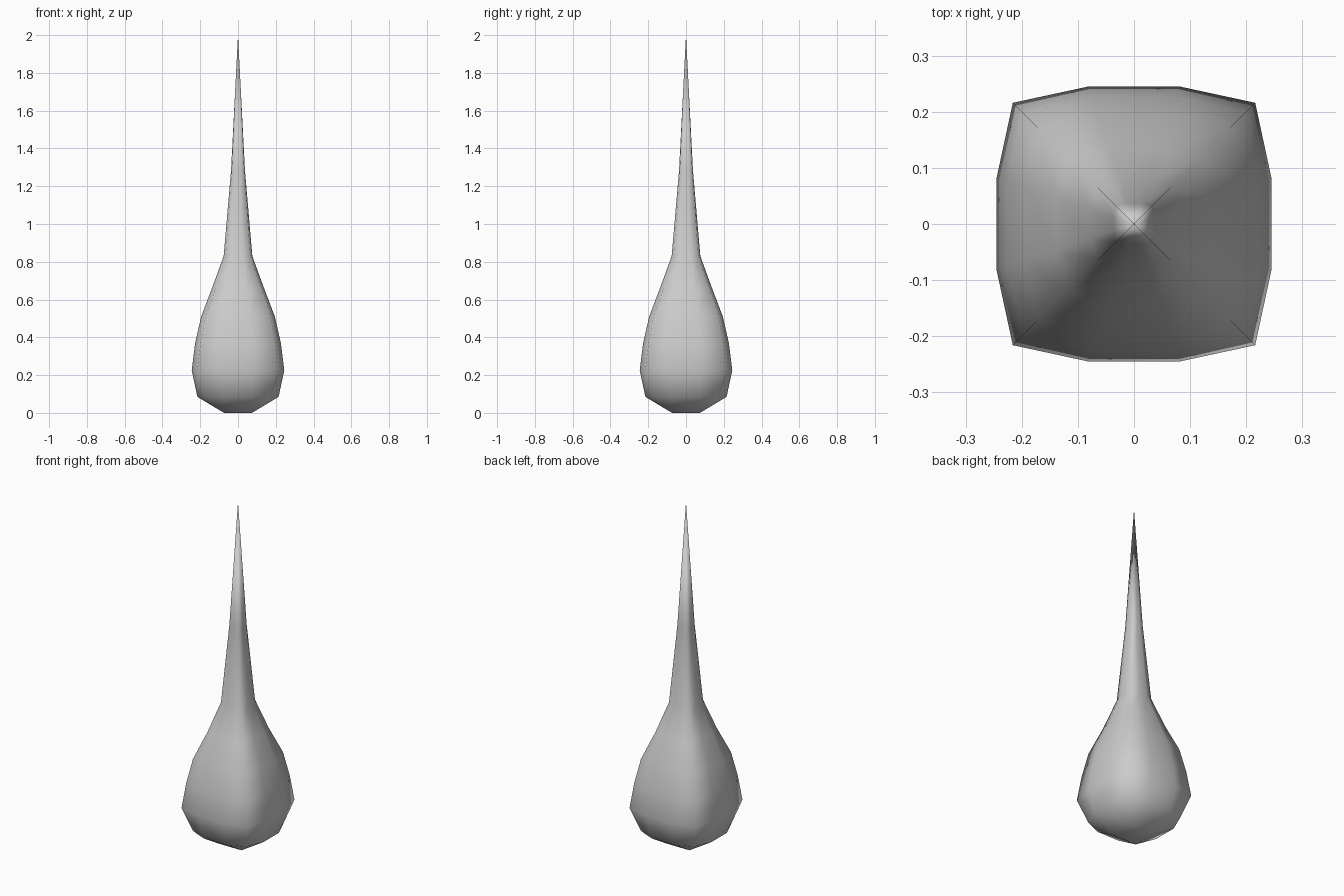
import bpy, bmesh

if "Cube" in bpy.data.objects:
    bpy.data.objects.remove(bpy.data.objects["Cube"])

# Rings: (height, half width of the flat sides, corner coordinate)
RINGS = [(0.085, 0.215, 0.172), (0.225, 0.245, 0.216), (0.37, 0.227, 0.198),
         (0.51, 0.195, 0.172), (0.66, 0.138, 0.117), (0.83, 0.076, 0.065),
         (1.28, 0.037, 0.033)]


def ring_points(z, side, corner):
    """Twelve points: per quarter turn a corner and two side points."""
    pts, quarter = [], [(corner, -corner), (side, -side / 3), (side, side / 3)]
    for _ in range(4):
        pts += [(x, y, z) for x, y in quarter]
        quarter = [(-y, x) for x, y in quarter]
    return pts


bm = bmesh.new()
rings = [[bm.verts.new(p) for p in ring_points(*r)] for r in RINGS]

# Side walls
for low, high in zip(rings, rings[1:]):
    for i in range(12):
        j = (i + 1) % 12
        bm.faces.new((low[i], low[j], high[j], high[i]))

# Pointed tip
tip = bm.verts.new((0, 0, 2.0))
for i in range(12):
    bm.faces.new((rings[-1][i], rings[-1][(i + 1) % 12], tip))

# Faceted base: flat centre square, four sloped sides, four corners
s = 0.074
base = [bm.verts.new(p) for p in [(s, -s, 0), (s, s, 0), (-s, s, 0), (-s, -s, 0)]]
bm.faces.new(base)
r = rings[0]
for k in range(4):
    a = 3 * k
    bm.faces.new((r[a + 1], r[a + 2], base[(k + 1) % 4], base[k]))
    bm.faces.new((r[a], r[a + 1], base[k], r[a - 1]))

bmesh.ops.recalc_face_normals(bm, faces=bm.faces)
for f in bm.faces:
    f.smooth = True
mesh = bpy.data.meshes.new("droplet_spike")
bm.to_mesh(mesh)
bm.free()
obj = bpy.data.objects.new("droplet_spike", mesh)
bpy.context.collection.objects.link(obj)
